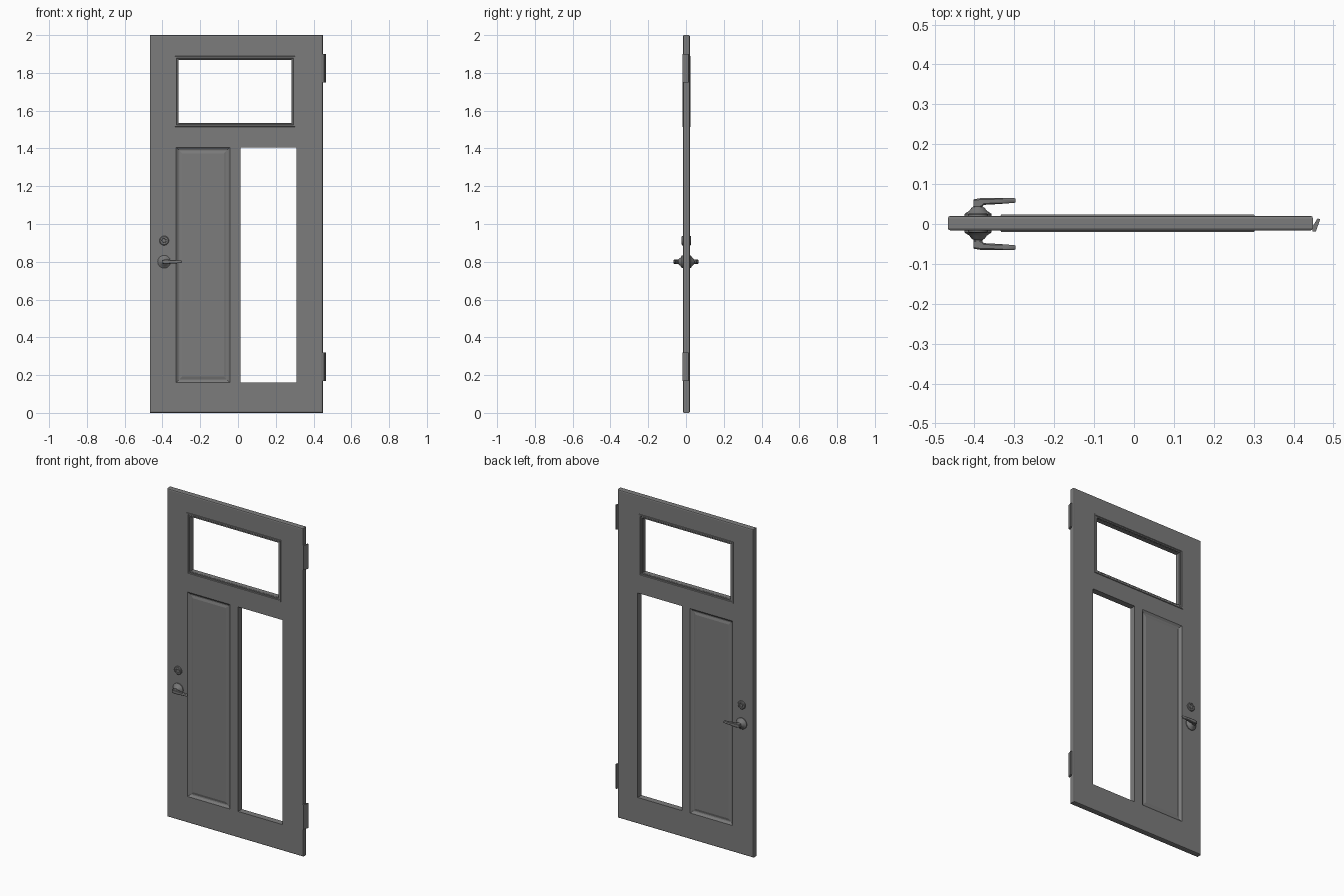
import bpy, bmesh, math
from mathutils import Vector

if "Cube" in bpy.data.objects:
    bpy.data.objects.remove(bpy.data.objects["Cube"])

grey = bpy.data.materials.new("door_grey")
grey.diffuse_color = (0.2, 0.2, 0.2, 1)
grey.use_nodes = True
grey.node_tree.nodes["Principled BSDF"].inputs["Base Color"].default_value = grey.diffuse_color
metal = bpy.data.materials.new("hardware_grey")
metal.diffuse_color = (0.19, 0.19, 0.19, 1)
metal.use_nodes = True
metal.node_tree.nodes["Principled BSDF"].inputs["Base Color"].default_value = metal.diffuse_color

Y0, Y1 = -0.0165, 0.0205          # front and back of the slab
YM = (Y0 + Y1) / 2


def finish(bm, name, mat, smooth=None):
    bmesh.ops.recalc_face_normals(bm, faces=bm.faces[:])
    me = bpy.data.meshes.new(name)
    bm.to_mesh(me)
    bm.free()
    me.materials.append(mat)
    ob = bpy.data.objects.new(name, me)
    bpy.context.collection.objects.link(ob)
    if smooth:
        bpy.ops.object.select_all(action='DESELECT')
        ob.select_set(True)
        bpy.context.view_layer.objects.active = ob
        bpy.ops.object.shade_smooth_by_angle(angle=math.radians(smooth))
    return ob


def loft(bm, rings, closed=False, cap_start=False, cap_end=False):
    """Join rings of points with quads."""
    vs = [[bm.verts.new(p) for p in r] for r in rings]
    pairs = list(zip(vs, vs[1:])) + ([(vs[-1], vs[0])] if closed else [])
    for a, b in pairs:
        n = len(a)
        for i in range(n):
            j = (i + 1) % n
            bm.faces.new((a[i], a[j], b[j], b[i]))
    if cap_start:
        bm.faces.new(vs[0])
    if cap_end:
        bm.faces.new(vs[-1])


def rect(box, inset, y):
    x0, x1, z0, z1 = box
    return [(x0 + inset, y, z0 + inset), (x1 - inset, y, z0 + inset),
            (x1 - inset, y, z1 - inset), (x0 + inset, y, z1 - inset)]


# Slab: a grid of cells with the three openings left out
window = (-0.315, 0.283, 1.533, 1.87)
side_light = (0.012, 0.311, 0.16, 1.406)
panel = (-0.328, -0.043, 0.16, 1.406)
holes = (window, side_light, panel)
outer = (-0.467, 0.449, 0.004, 2.0)
outer = (-0.467, 0.449, 0.0, 2.0)
xs = sorted({v for b in holes + (outer,) for v in b[:2]})
zs = sorted({v for b in holes + (outer,) for v in b[2:]})
bm = bmesh.new()
grid = {(x, z): bm.verts.new((x, Y0, z)) for x in xs for z in zs}
for xa, xb in zip(xs, xs[1:]):
    for za, zb in zip(zs, zs[1:]):
        cx, cz = (xa + xb) / 2, (za + zb) / 2
        if not any(b[0] < cx < b[1] and b[2] < cz < b[3] for b in holes):
            bm.faces.new((grid[xa, za], grid[xb, za], grid[xb, zb], grid[xa, zb]))
ext = bmesh.ops.extrude_face_region(bm, geom=bm.faces[:])["geom"]
bmesh.ops.translate(bm, vec=(0, Y1 - Y0, 0),
                    verts=[e for e in ext if isinstance(e, bmesh.types.BMVert)])
bmesh.ops.delete(bm, geom=[v for v in bm.verts if not v.link_faces], context='VERTS')


def on_rim(e):
    a, b = (v.co for v in e.verts)
    if abs(a.y - b.y) > 1e-4:
        return False
    return any(abs(a[i] - lim) < 1e-4 and abs(b[i] - lim) < 1e-4
               for i, lim in ((0, outer[0]), (0, outer[1]), (2, outer[2]), (2, outer[3])))


bmesh.ops.bevel(bm, geom=[e for e in bm.edges if on_rim(e)], offset=0.007,
                segments=2, profile=0.5, affect='EDGES')
finish(bm, "door_slab", grey)

# Raised moulding round the top window
bm = bmesh.new()
loft(bm, [rect(window, i, y) for i, y in (
    (-0.020, Y0 + 0.001), (-0.018, Y0 - 0.003), (-0.010, Y0 - 0.003), (0.0005, Y0 + 0.008),
    (0.0005, Y1 - 0.008), (-0.010, Y1 + 0.0035), (-0.018, Y1 + 0.0035),
    (-0.020, Y1 - 0.001))], closed=True)
finish(bm, "window_moulding", grey)

# Sunken panel with a raised field, on both sides
for name, y, s in (("front_panel", Y0, 1), ("back_panel", Y1, -1)):
    bm = bmesh.new()
    loft(bm, [rect(panel, i, y + s * d) for i, d in (
        (0, 0), (0.012, 0.009), (0.018, 0.010), (0.032, 0.006))], cap_end=True)
    finish(bm, name, grey)


def turned(name, x, z, s, profile):
    """Round part about a y axis; profile is (radius, distance from door middle)."""
    bm = bmesh.new()
    n = 32
    loft(bm, [[(x + r * math.cos(2 * math.pi * k / n), YM + s * d,
                z + r * math.sin(2 * math.pi * k / n)) for k in range(n)]
              for r, d in profile], cap_end=True)
    finish(bm, name, metal, 35)


HX, HZ, LZ = -0.391, 0.8, 0.912
for side, s in (("front", -1), ("back", 1)):
    # Rose with a domed collar and neck
    turned(side + "_handle_rose", HX, HZ, s, [
        (0.034, 0.015), (0.034, 0.023), (0.030, 0.026), (0.022, 0.031),
        (0.017, 0.038), (0.011, 0.042), (0.010, 0.060)])
    # Lever: sections along x, tapering to the tip
    bm = bmesh.new()
    rings = []
    for x, near, far, h in ((-0.402, 0.041, 0.062, 0.010), (-0.384, 0.041, 0.065, 0.012),
                            (-0.376, 0.048, 0.065, 0.012), (-0.340, 0.050, 0.065, 0.009),
                            (-0.300, 0.053, 0.065, 0.006), (-0.297, 0.055, 0.063, 0.004)):
        c = 0.3 * h
        sec = [(near, -h + c), (near + c, -h), (far - c, -h), (far, -h + c),
               (far, h - c), (far - c, h), (near + c, h), (near, h - c)]
        rings.append([(x, s * d, HZ + dz) for d, dz in sec])
    loft(bm, rings, cap_start=True, cap_end=True)
    finish(bm, side + "_lever", metal, 40)
    # Lock ring with a sunken cylinder
    turned(side + "_lock", HX, LZ, s, [
        (0.025, 0.015), (0.025, 0.022), (0.021, 0.025), (0.013, 0.025),
        (0.012, 0.022), (0.010, 0.022), (0.009, 0.024)])
    # Key slot plate
    bm = bmesh.new()
    loft(bm, [[(HX + dx, YM + s * d, LZ + dz) for dx, dz in
               ((-0.0015, -0.006), (0.0015, -0.006), (0.0015, 0.006), (-0.0015, 0.006))]
              for d in (0.023, 0.0248)], cap_end=True)
    finish(bm, side + "_key_slot", metal)

# Hinges: slanted leaves on the right edge
for name, z0, z1 in (("lower_hinge", 0.17, 0.32), ("upper_hinge", 1.75, 1.90)):
    bm = bmesh.new()
    leaf = [(0.447, -0.019), (0.456, -0.019), (0.467, 0.012), (0.460, 0.014), (0.447, -0.008)]
    loft(bm, [[(x, y, z) for x, y in leaf] for z in (z0, z1)], cap_start=True, cap_end=True)
    finish(bm, name, metal)
